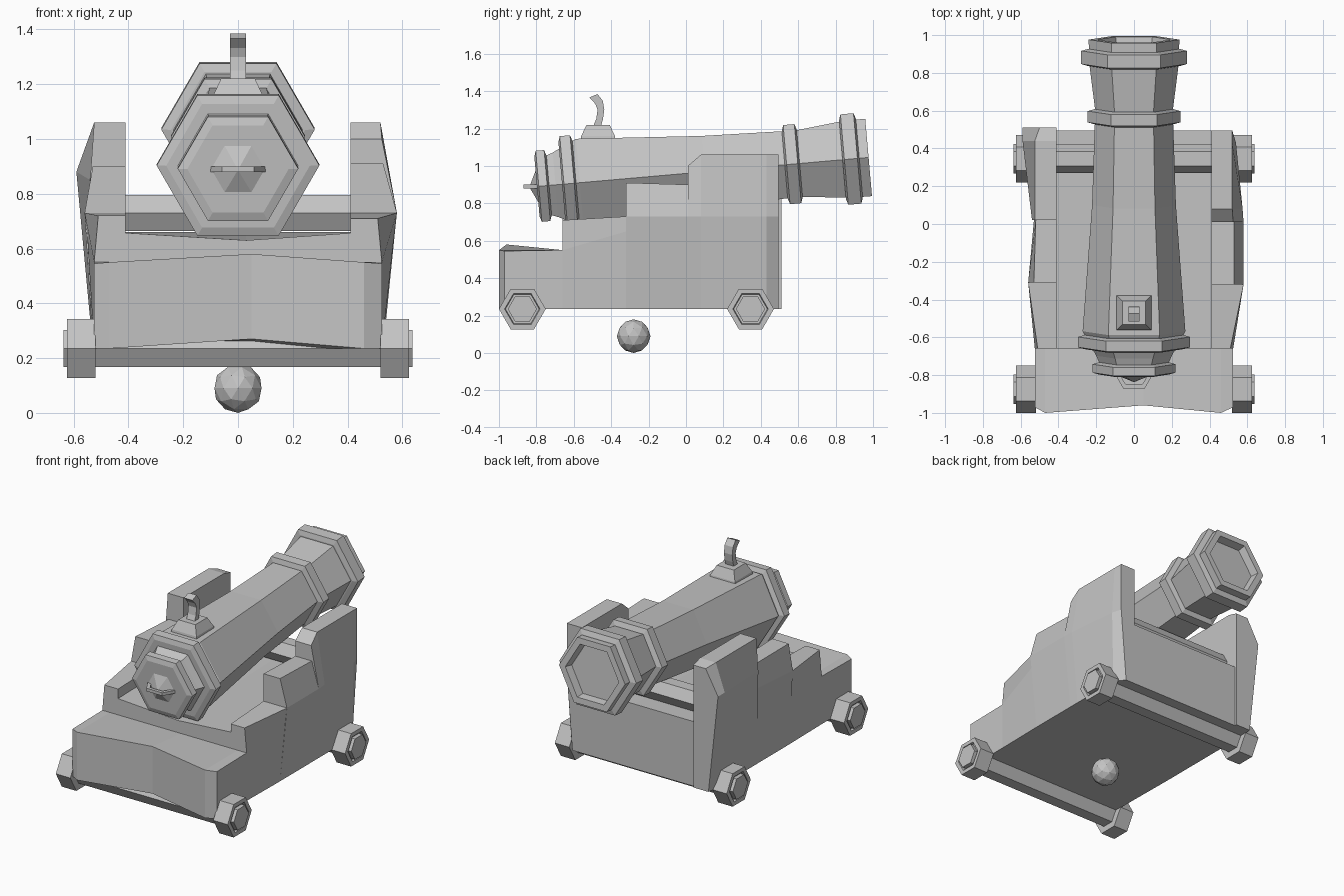
import bpy, bmesh, math
from mathutils import Matrix, Vector

if "Cube" in bpy.data.objects:
    bpy.data.objects.remove(bpy.data.objects["Cube"], do_unlink=True)

grey = bpy.data.materials.new("plain_grey")
grey.use_nodes = True
COLOUR = (0.55, 0.55, 0.55, 1)
grey.diffuse_color = COLOUR
grey.node_tree.nodes["Principled BSDF"].inputs["Base Color"].default_value = COLOUR


def finish(name, bm, matrix=Matrix()):
    """Clean a bmesh and turn it into a flat-shaded object."""
    bmesh.ops.remove_doubles(bm, verts=bm.verts, dist=0.0005)
    bmesh.ops.dissolve_degenerate(bm, edges=bm.edges, dist=0.0005)
    bmesh.ops.recalc_face_normals(bm, faces=bm.faces)
    mesh = bpy.data.meshes.new(name)
    bm.to_mesh(mesh)
    bm.free()
    mesh.materials.append(grey)
    obj = bpy.data.objects.new(name, mesh)
    obj.matrix_world = matrix
    bpy.context.collection.objects.link(obj)
    return obj


def loft(name, rings, matrix=Matrix(), closed=False):
    """Skin a row of equal-length rings, capping the ends unless closed."""
    bm = bmesh.new()
    rows = [[bm.verts.new(p) for p in ring] for ring in rings]
    pairs = list(zip(rows, rows[1:]))
    if closed:
        pairs.append((rows[-1], rows[0]))
    else:
        bm.faces.new(rows[0])
        bm.faces.new(rows[-1])
    for a, b in pairs:
        for i in range(len(a)):
            j = (i + 1) % len(a)
            bm.faces.new((a[i], a[j], b[j], b[i]))
    return finish(name, bm, matrix)


def hexagon(t, r, start=0):
    angles = [math.radians(start + 60 * k) for k in range(6)]
    return [Vector((r * math.cos(a), r * math.sin(a), t)) for a in angles]


def hex_lathe(name, profile, matrix, start=0, closed=False):
    return loft(name, [hexagon(t, r, start) for t, r in profile], matrix, closed)


# Barrel, from the pointed breech to the hollow muzzle, tilted upwards
aim = Matrix.Translation((0, 0, 0.96)) @ Matrix.Rotation(math.radians(-85), 4, 'X')
hex_lathe("barrel", [
    (-0.84, 0.002), (-0.77, 0.17), (-0.7, 0.2), (-0.62, 0.245), (-0.57, 0.272),
    (0.1, 0.222), (0.52, 0.208), (0.6, 0.205), (0.86, 0.238),
    (0.98, 0.24), (0.98, 0.195), (0.68, 0.12)], aim)

# Raised hoops around the barrel
for name, low, high, radius in (("breech_hoop", -0.79, -0.745, 0.22),
                                ("rear_hoop", -0.655, -0.6, 0.297),
                                ("middle_hoop", 0.54, 0.6, 0.245),
                                ("muzzle_hoop", 0.85, 0.92, 0.28)):
    inner = radius - 0.035
    hex_lathe(name, [(low - 0.01, inner), (low, radius), (high, radius),
                     (high + 0.01, inner)], aim)

# Flat ring handle at the breech
hex_lathe("breech_handle", [(-0.01, 0.115), (0.01, 0.115), (0.01, 0.09), (-0.01, 0.09)],
          Matrix.Translation((0, -0.77, 0.89)), closed=True)


# Powder pan: a tapered square block
def square(z, half, y=-0.47):
    return [(sx * half, y + sy * half, z)
            for sx, sy in ((-1, -1), (1, -1), (1, 1), (-1, 1))]


loft("powder_pan", [square(1.1, 0.1), square(1.16, 0.09), square(1.22, 0.062)])

# Curved fuse standing in the pan
spine = [(-0.48, 1.2, 0.022), (-0.462, 1.25, 0.018), (-0.455, 1.3, 0.018),
         (-0.465, 1.34, 0.02), (-0.495, 1.375, 0.022)]
loft("fuse", [[(-0.03, y - w, z - tilt), (0.03, y - w, z - tilt),
               (0.03, y + w, z + tilt), (-0.03, y + w, z + tilt)]
              for (y, z, w), tilt in zip(spine, (0, 0, 0, 0.008, 0.009))])

# Carriage: rough-hewn rear block and the bed between the cheeks
BASE = 0.235
loft("rear_block", [
    [(x, y, low), (x, y, high), (x, -0.66, 0.55), (x, -0.66, BASE), (x, -0.85, BASE)]
    for x, y, low, high in ((-0.525, -0.97, BASE, 0.545), (-0.47, -1, BASE, 0.55),
                            (0.05, -0.96, 0.27, 0.58),
                            (0.46, -1, BASE, 0.55), (0.525, -0.97, BASE, 0.545))])
loft("carriage_bed", [
    [(x, -0.66, BASE), (x, -0.66, top), (x, 0.495, 0.66), (x, 0.495, BASE)]
    for x, top in ((-0.46, 0.66), (0.03, 0.63), (0.46, 0.66))])


# Stepped cheeks; each row: y, lower x, middle x and z, top x and z
def cheek(name, side, rows):
    loft(name, [[(side * 0.41, y, BASE), (side * xb, y, BASE), (side * xm, y, zm),
                 (side * xt, y, zt), (side * 0.41, y, zt)]
                for y, xb, xm, zm, xt, zt in rows])


cheek("left_cheek", 1, (
    (-0.66, 0.525, 0.525, 0.55, 0.51, 0.71), (-0.32, 0.53, 0.57, 0.65, 0.58, 0.73),
    (-0.32, 0.53, 0.58, 0.73, 0.53, 0.91), (0.01, 0.53, 0.58, 0.73, 0.53, 0.9),
    (0.01, 0.53, 0.58, 0.73, 0.525, 1.0), (0.08, 0.53, 0.575, 0.73, 0.52, 1.06),
    (0.43, 0.53, 0.54, 0.73, 0.52, 1.06), (0.495, 0.48, 0.52, 0.73, 0.52, 1.06)))
cheek("right_cheek", -1, (
    (-0.66, 0.525, 0.525, 0.55, 0.51, 0.72), (-0.31, 0.53, 0.55, 0.65, 0.56, 0.73),
    (-0.31, 0.53, 0.56, 0.73, 0.53, 0.9), (0.02, 0.53, 0.53, 0.73, 0.52, 0.89),
    (0.02, 0.53, 0.54, 0.85, 0.525, 1.06), (0.44, 0.53, 0.59, 0.88, 0.525, 1.06),
    (0.51, 0.52, 0.59, 0.88, 0.5, 1.04)))

# Axles, wheels and the cross bar, all hexagonal
sideways = Matrix.Rotation(math.radians(90), 4, 'Y')


def across(y, z):
    return Matrix.Translation((0, y, z)) @ sideways


for place, y in (("rear", -0.875), ("front", 0.345)):
    hex_lathe(place + "_axle", [(-0.637, 0.078), (0.637, 0.078)], across(y, BASE), 90)
    for label, s in (("left", 1), ("right", -1)):
        hex_lathe(f"{place}_{label}_wheel",
                  [(s * 0.52, 0.125), (s * 0.625, 0.125), (s * 0.625, 0.095),
                   (s * 0.61, 0.09)], across(y, BASE), 90)
hex_lathe("cross_bar", [(-0.43, 0.076), (0.43, 0.076)], across(0.345, 0.73), 90)

# Cannon ball under the carriage
bm = bmesh.new()
bmesh.ops.create_icosphere(bm, subdivisions=2, radius=0.09)
finish("cannon_ball", bm, Matrix.Translation((0, -0.28, 0.09)))
